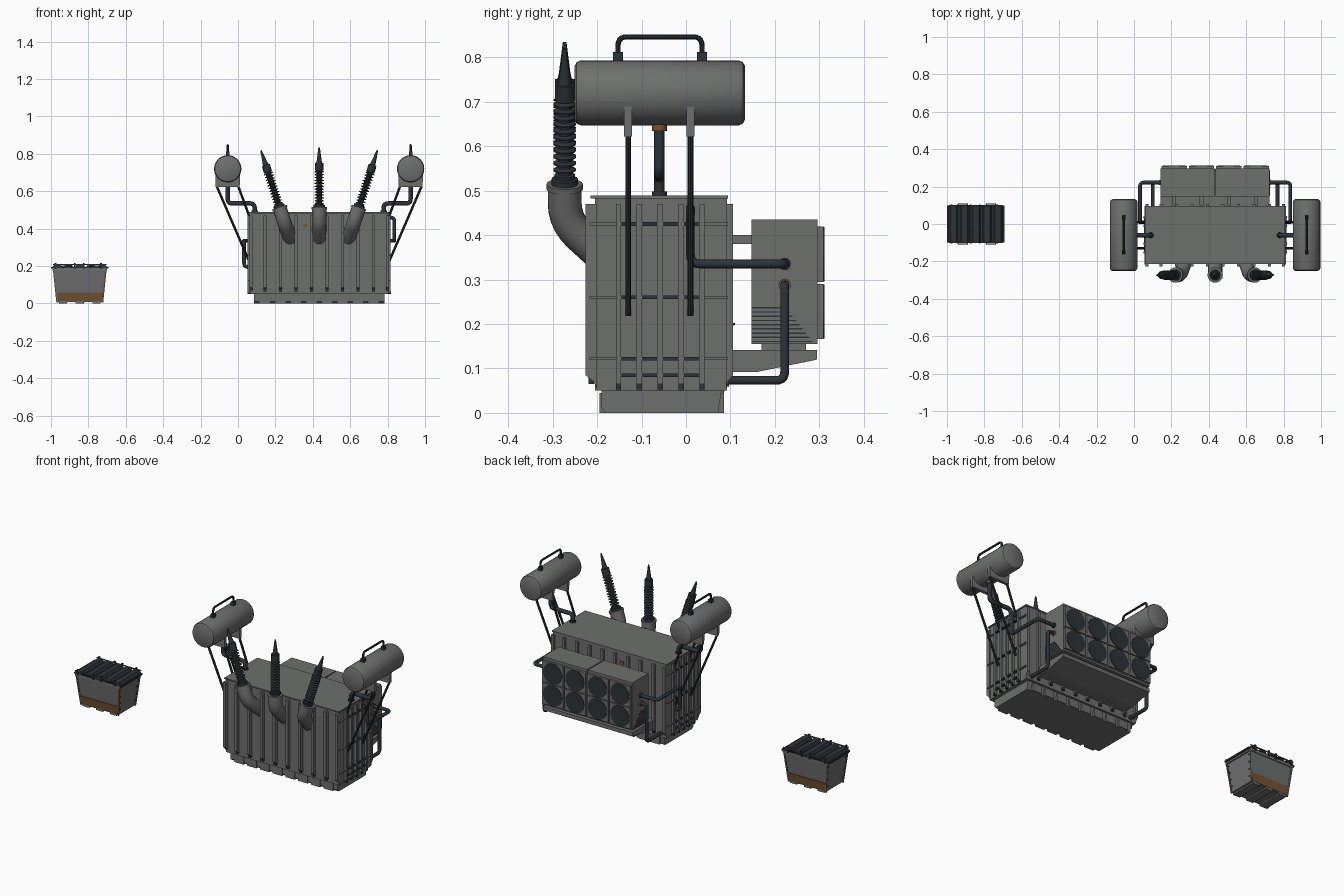
import bpy, bmesh, math
from mathutils import Vector, Matrix

if "Cube" in bpy.data.objects:
    bpy.data.objects.remove(bpy.data.objects["Cube"])

def material(name, c):
    m = bpy.data.materials.new(name)
    m.diffuse_color = (*c, 1)
    m.use_nodes = True
    m.node_tree.nodes["Principled BSDF"].inputs["Base Color"].default_value = m.diffuse_color
    return m
GREY = material("weathered grey", (0.155, 0.16, 0.155))
DARK = material("dark slate", (0.025, 0.033, 0.04))
RUST = material("rust brown", (0.18, 0.085, 0.035))
CX = 0.434                                  # transformer centre line

def finish(name, bm, mat, smooth=False):
    bmesh.ops.recalc_face_normals(bm, faces=bm.faces)
    me = bpy.data.meshes.new(name)
    bm.to_mesh(me); bm.free()
    me.materials.append(mat)
    if smooth:
        me.polygons.foreach_set("use_smooth", [True] * len(me.polygons))
        me.set_sharp_from_angle(angle=math.radians(35))
    ob = bpy.data.objects.new(name, me)
    bpy.context.collection.objects.link(ob)
    return ob

def boxes(name, mat, items):
    """Each item is x0, x1, y0, y1, z0, z1."""
    bm = bmesh.new()
    for x0, x1, y0, y1, z0, z1 in items:
        M = Matrix.Translation(((x0+x1)/2, (y0+y1)/2, (z0+z1)/2)) @ Matrix.Diagonal((x1-x0, y1-y0, z1-z0, 1))
        bmesh.ops.create_cube(bm, size=1, matrix=M)
    return finish(name, bm, mat)

def prisms(name, mat, pts, axis, spans):
    """Extrude a 2D outline along x (pts are y,z) or y (pts are x,z)."""
    bm = bmesh.new()
    for a, b in spans:
        put = (lambda t, p: (t, p[0], p[1])) if axis == 'x' else (lambda t, p: (p[0], t, p[1]))
        r0 = [bm.verts.new(put(a, p)) for p in pts]
        r1 = [bm.verts.new(put(b, p)) for p in pts]
        bm.faces.new(r0); bm.faces.new(r1)
        for i in range(len(pts)):
            j = (i + 1) % len(pts)
            bm.faces.new((r0[i], r0[j], r1[j], r1[i]))
    return finish(name, bm, mat)

def lathe(name, mat, prof, base, direction=(0, 0, 1), n=24):
    """Spin (radius, height) points around a direction from a base point."""
    q = Vector(direction).to_track_quat('Z', 'Y')
    bm = bmesh.new()
    rings = [[bm.verts.new(Vector(base) + q @ Vector((r*math.cos(2*math.pi*k/n), r*math.sin(2*math.pi*k/n), h)))
              for k in range(n)] for r, h in prof]
    for a, b in zip(rings, rings[1:]):
        for k in range(n):
            bm.faces.new((a[k], a[(k+1) % n], b[(k+1) % n], b[k]))
    bm.faces.new(rings[0]); bm.faces.new(rings[-1])
    return finish(name, bm, mat, True)

def tube(name, mat, pts, r, bend=0.0, n=12):
    """Round pipe through points with rounded corners."""
    P = [Vector(p) for p in pts]
    path = [P[0]]
    for a, b, c in zip(P, P[1:], P[2:]):
        s, e = b + (a-b).normalized()*bend, b + (c-b).normalized()*bend
        path += [s.lerp(b, t).lerp(b.lerp(e, t), t) for t in (0, .2, .4, .6, .8, 1)]
    path.append(P[-1])
    bm = bmesh.new()
    t0 = (path[1] - path[0]).normalized()
    side = t0.orthogonal().normalized()
    rings = []
    for i, p in enumerate(path):
        t = (path[min(i+1, len(path)-1)] - path[max(i-1, 0)]).normalized()
        side = (side - t*side.dot(t)).normalized()
        up = t.cross(side)
        rings.append([bm.verts.new(p + r*(side*math.cos(2*math.pi*k/n) + up*math.sin(2*math.pi*k/n))) for k in range(n)])
    for a, b in zip(rings, rings[1:]):
        for k in range(n):
            bm.faces.new((a[k], a[(k+1) % n], b[(k+1) % n], b[k]))
    bm.faces.new(rings[0]); bm.faces.new(rings[-1])
    return finish(name, bm, mat, True)

# --- Main tank, lid and skid base
boxes("tank_body", GREY, [(0.066, 0.802, -0.205, 0.092, 0.05, 0.482)])
boxes("tank_lid", GREY, [(0.06, 0.808, -0.215, 0.095, 0.482, 0.489)])
prisms("tank_base", GREY, [(-0.18, 0), (0.072, 0), (0.08, 0.05), (-0.19, 0.05), (-0.19, 0.01)], 'x', [(0.085, 0.783)])

# --- Vertical stiffening ribs with dark feet
xr = [CX + (i - 3.5)*0.083 for i in range(8)]
yr = [-0.152 + i*0.047 for i in range(5)]
spans = [(x-0.008, x+0.008) for x in xr] + [(0.062, 0.078), (0.79, 0.806)]
prisms("front_ribs", GREY, [(-0.2, 0.055), (-0.208, 0.07), (-0.226, 0.085), (-0.226, 0.47), (-0.2, 0.47)], 'x', spans)
prisms("back_ribs", GREY, [(0.09, 0.055), (0.093, 0.07), (0.106, 0.085), (0.106, 0.47), (0.09, 0.47)], 'x', spans)
boxes("side_ribs", GREY, [(a, b, y-0.006, y+0.006, 0.06, 0.47) for y in yr for a, b in ((0.052, 0.068), (0.8, 0.816))])
boxes("rib_feet", DARK, [(x-0.008, x+0.008, y, y+0.012, 0.065, 0.08) for x in xr for y in (-0.219, 0.09)]
      + [(a, b, y-0.006, y+0.006, 0.05, 0.066) for y in yr for a, b in ((0.05, 0.068), (0.8, 0.818))])
boxes("base_blocks", GREY, [(x-0.03, x+0.03, a, b, 0.0, 0.045) for x in xr for a, b in ((-0.195, -0.17), (0.06, 0.085))])

# --- Horizontal bands on the tank ends
bands = (0.425, 0.26, 0.122)
ends = ((0.056, 0.07), (0.798, 0.812))
boxes("end_bands", GREY, [(a, b, -0.217, 0.095, z-0.003, z+0.003) for z in bands for a, b in ends])
boxes("end_bars", DARK, [(a-0.003, b+0.003, -0.147, 0.031, z-0.004, z+0.004) for z in bands + (0.085,) for a, b in ends])
boxes("rust_patches", RUST, [(0.35, 0.37, -0.208, -0.2, 0.405, 0.425), (0.34, 0.37, 0.09, 0.095, 0.41, 0.43)])

# --- Radiator bank with louvres, fan plates and support shelf
units = ((0.143, 0.431), (0.437, 0.725))
boxes("radiator_boxes", GREY, [(a, b, 0.147, 0.296, 0.155, 0.435) for a, b in units])
boxes("radiator_louvres", DARK, [(a, b, 0.149, 0.225+0.0075*i, z, z+0.003)
      for i in range(9) for z in (0.235-0.0095*i,) for a, b in ((0.141, 0.144), (0.724, 0.727))])
cols = [CX + (i - 1.5)*0.146 for i in range(4)]
rows = (0.228, 0.357)
boxes("fan_plates", GREY, [(x-0.068, x+0.068, 0.294, 0.309, z-0.062, z+0.062) for x in cols for z in rows])
for x in cols:
    for z in rows:
        lathe("fan", DARK, [(0.061, 0), (0.061, 0.004), (0.05, 0.004), (0.015, 0.003)], (x, 0.308, z), (0, 1, 0), 20)
prisms("radiator_shelf", GREY, [(0.09, 0.092), (0.16, 0.092), (0.295, 0.12), (0.295, 0.142), (0.09, 0.142)], 'x', [(0.143, 0.725)])
boxes("shelf_studs", GREY, [(x-0.012, x+0.012, 0.17, 0.27, 0.14, 0.157) for x in cols]
      + [(x-0.01, x+0.01, 0.1, 0.15, 0.38, 0.4) for x in cols])

# --- Oil pipes between tank and radiators, conservators and struts
for s, side in ((1, "right"), (-1, "left")):
    X = lambda d: CX + s*d
    ztank = 0.46 if s > 0 else 0.195
    tube(side + "_upper_pipe", DARK, [(X(0.28), 0.222, 0.335), (X(0.402), 0.222, 0.335), (X(0.402), 0.01, 0.335),
         (X(0.402), 0.01, ztank), (X(0.36), 0.01, ztank)], 0.01, 0.022)
    tube(side + "_lower_pipe", DARK, [(X(0.28), 0.222, 0.288), (X(0.333), 0.222, 0.288), (X(0.333), 0.222, 0.073),
         (X(0.333), 0.08, 0.073)], 0.01, 0.02)
    lathe(side + "_radiator_flange", RUST, [(0.014, 0), (0.014, 0.01)], (X(0.289), 0.222, 0.288), (s, 0, 0), 12)
    lathe(side + "_radiator_top_flange", DARK, [(0.014, 0), (0.014, 0.01)], (X(0.289), 0.222, 0.335), (s, 0, 0), 12)
    lathe(side + "_tank_flange", RUST, [(0.014, 0), (0.014, 0.01)], (X(0.333), 0.087, 0.073), (0, 1, 0), 12)
    # conservator drum, lifting handle and feed pipe
    c = X(0.489)
    lathe(side + "_conservator", GREY, [(0.06, 0), (0.069, 0.005), (0.073, 0.014), (0.073, 0.37), (0.069, 0.379), (0.06, 0.384)],
          (c, -0.251, 0.72), (0, 1, 0), 32)
    tube(side + "_handle", DARK, [(c, -0.153, 0.785), (c, -0.153, 0.846), (c, 0.036, 0.846), (c, 0.036, 0.785)], 0.006, 0.02, 10)
    boxes(side + "_handle_feet", DARK, [(c-0.01, c+0.01, y-0.011, y+0.011, 0.786, 0.812) for y in (-0.153, 0.036)])
    tube(side + "_feed_pipe", DARK, [(c, -0.06, 0.66), (c, -0.06, 0.535), (X(0.345), -0.06, 0.535), (X(0.345), -0.06, 0.485)], 0.012, 0.025)
    lathe(side + "_feed_flange", RUST, [(0.017, 0), (0.017, 0.016)], (c, -0.06, 0.634), n=12)
    lathe(side + "_lid_flange", DARK, [(0.017, 0), (0.017, 0.01)], (X(0.345), -0.06, 0.488), n=12)
    # saddle brackets and diagonal struts
    ys = (-0.13, 0.01)
    prisms(side + "_saddles", GREY, [(c-0.064, 0.622), (c+0.064, 0.622), (c+0.066, 0.69), (c-0.066, 0.69)], 'y',
           [(y-0.009, y+0.009) for y in ys])
    for y in ys:
        tube(side + "_outer_strut", DARK, [(X(0.547), y, 0.625), (X(0.372), y, 0.22)], 0.0065, n=8)
        tube(side + "_inner_strut", DARK, [(X(0.432), y, 0.625), (X(0.364), y, 0.44)], 0.0065, n=8)

# --- Three bushings on elbow turrets
sheds = [(0.03, -0.02), (0.03, 0.012), (0.023, 0.014), (0.023, 0.022)]
for i in range(11):
    h = 0.024 + i*0.0155
    sheds += [(0.015, h), (0.015, h+0.006), (0.0255, h+0.008), (0.0255, h+0.011)]
sheds += [(0.015, 0.196), (0.022, 0.197), (0.022, 0.236), (0.016, 0.237), (0.013, 0.25), (0.004, 0.32)]
for name, s in (("left", -1), ("centre", 0), ("right", 1)):
    bx, tilt = CX + s*0.155, math.radians(18)*s
    d = Vector((math.sin(tilt), 0, math.cos(tilt)))
    knee = Vector((bx + s*0.03, -0.273, 0.43))
    top = knee + d*((0.515 - 0.43)/d.z)
    tube(name + "_turret", GREY, [(bx, -0.18, 0.345), knee, top], 0.038, 0.045, 20)
    lathe(name + "_turret_rim", GREY, [(0.041, -0.012), (0.041, 0)], top, d, 20)
    lathe(name + "_bushing", DARK, sheds, top, d, 16)

# --- Waste skip: tapered body, rust, ribs and dark lid
def frustum(name, mat, b, t, z0, z1):
    bm = bmesh.new()
    lo, hi = [[bm.verts.new((-0.846 + sx*h[0], sy*h[1], z)) for sx, sy in ((-1, -1), (1, -1), (1, 1), (-1, 1))]
              for h, z in ((b, z0), (t, z1))]
    bm.faces.new(lo); bm.faces.new(hi)
    for i in range(4):
        bm.faces.new((lo[i], lo[(i+1) % 4], hi[(i+1) % 4], hi[i]))
    return finish(name, bm, mat)
frustum("skip_body", GREY, (0.122, 0.078), (0.14, 0.096), 0.008, 0.185)
frustum("skip_rust", RUST, (0.116, 0.0815), (0.122, 0.0875), 0.012, 0.06)
boxes("skip_skids", GREY, [(x-0.022, x+0.022, -0.08, 0.08, 0, 0.012) for x in (-0.935, -0.846, -0.757)])
boxes("skip_rim", GREY, [(-0.992, -0.7, -0.1, 0.1, 0.176, 0.19)])
for sx in (-1, 1):
    for sy in (-1, 1):
        tube("skip_corner_post", RUST if (sx, sy) == (1, -1) else GREY,
             [(-0.846 + sx*0.121, sy*0.077, 0.005), (-0.846 + sx*0.139, sy*0.095, 0.18)], 0.006, n=4)
        boxes("skip_bolts", DARK, [(x-0.003, x+0.003, y-0.003, y+0.003, z-0.003, z+0.003) for z in (0.04, 0.08, 0.12, 0.16)
              for x, y in ((-0.846 + sx*(0.122 + z*0.1), sy*(0.066 + z*0.1)),)])
boxes("skip_lid", DARK, [(-1.0, -0.692, -0.098, 0.098, 0.186, 0.195)])
for i in range(5):
    x = -0.846 + (i-2)*0.06
    prisms("skip_lid_rib", DARK, [(x-0.026, 0.194), (x+0.026, 0.194), (x+0.016, 0.207), (x-0.016, 0.207)], 'y', [(-0.1, 0.1)])
for sy in (-1, 1):
    tube("skip_lid_rail", GREY, [(-0.99, sy*0.1, 0.208), (-0.702, sy*0.1, 0.208)], 0.003, n=6)
    boxes("skip_lid_posts", DARK, [(x-0.005, x+0.005, sy*0.1-0.005, sy*0.1+0.005, 0.185, 0.217) for x in (-0.975, -0.873, -0.825, -0.732)])
    for x in (-0.915, -0.765):
        tube("skip_lid_handle", DARK, [(x-0.025, sy*0.095, 0.195), (x-0.025, sy*0.108, 0.2),
             (x+0.025, sy*0.108, 0.2), (x+0.025, sy*0.095, 0.195)], 0.003, 0.005, 6)
